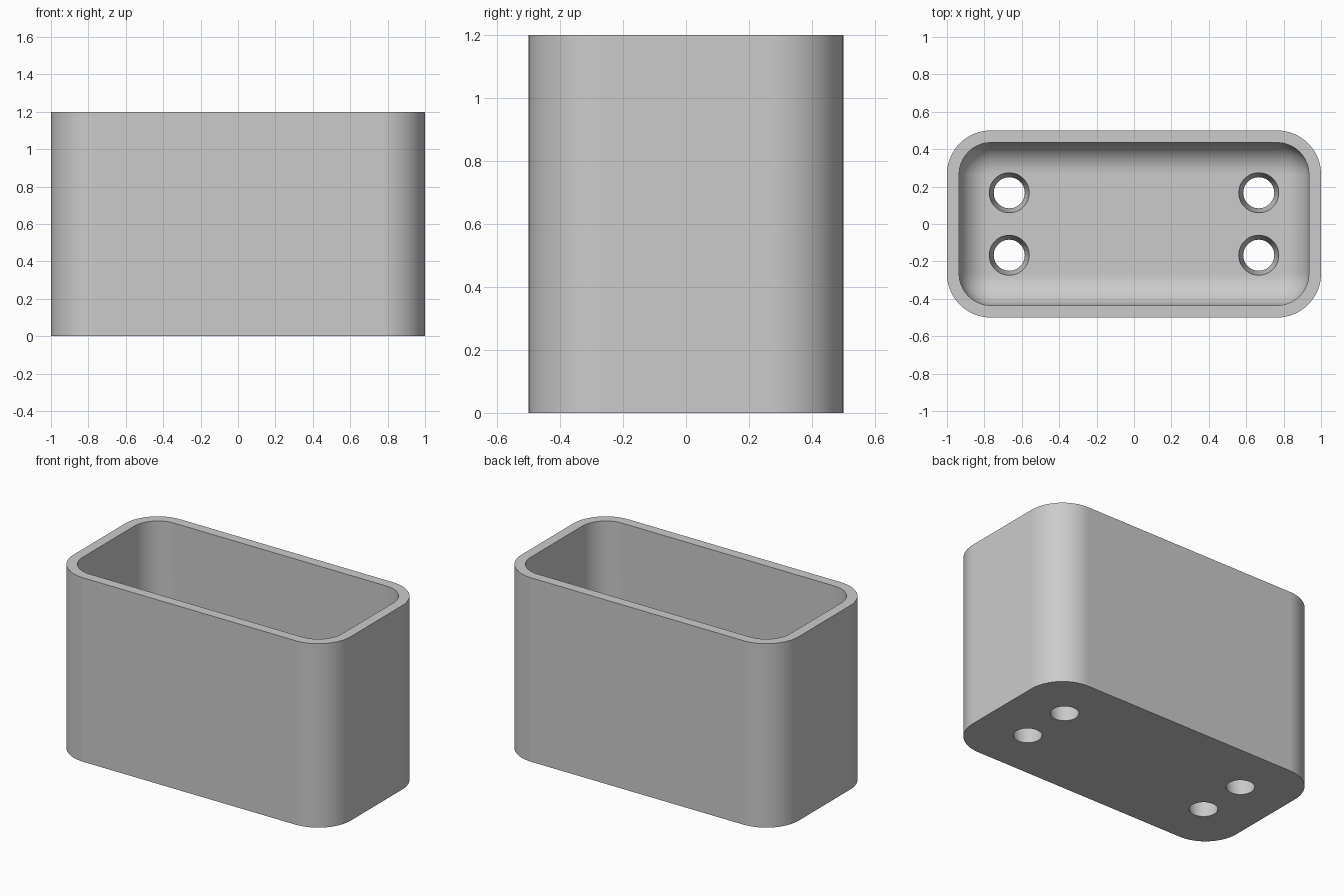
import bpy
import bmesh
import math

HALF_X, HALF_Y, HEIGHT = 1.0, 0.5, 1.2
CORNER, WALL, FLOOR, FILLET = 0.235, 0.065, 0.133, 0.165
ARC_STEPS = 16

cube = bpy.data.objects.get("Cube")
if cube:
    bpy.data.objects.remove(cube, do_unlink=True)

grey = bpy.data.materials.new("light grey")
grey.use_nodes = True
colour = (0.6, 0.6, 0.6, 1)
grey.diffuse_color = colour
grey.node_tree.nodes["Principled BSDF"].inputs["Base Color"].default_value = colour


def rounded_ring(bm, inset, z):
    """Rounded rectangle loop, inset evenly from the outer wall."""
    radius = CORNER - inset
    cx, cy = HALF_X - CORNER, HALF_Y - CORNER
    ring = []
    for quarter, (sx, sy) in enumerate([(1, 1), (-1, 1), (-1, -1), (1, -1)]):
        for i in range(ARC_STEPS + 1):
            a = math.pi / 2 * (quarter + i / ARC_STEPS)
            ring.append(bm.verts.new((sx * cx + radius * math.cos(a),
                                      sy * cy + radius * math.sin(a), z)))
    return ring


# Section from the outer base, over the rim, down to the filleted floor
section = [(0, 0), (0, HEIGHT), (WALL, HEIGHT)]
for i in range(ARC_STEPS + 1):
    a = math.pi / 2 * i / ARC_STEPS
    section.append((WALL + FILLET * (1 - math.cos(a)),
                    FLOOR + FILLET * (1 - math.sin(a))))

bm = bmesh.new()
rings = [rounded_ring(bm, inset, z) for inset, z in section]
for low, high in zip(rings, rings[1:]):
    for i in range(len(low)):
        j = (i + 1) % len(low)
        bm.faces.new((low[i], low[j], high[j], high[i]))
bm.faces.new(rings[0][::-1])
bm.faces.new(rings[-1])
bmesh.ops.recalc_face_normals(bm, faces=bm.faces)
mesh = bpy.data.meshes.new("open_box")
bm.to_mesh(mesh)
bm.free()
mesh.materials.append(grey)
box = bpy.data.objects.new("open_box", mesh)
bpy.context.collection.objects.link(box)

# Four tapered drain holes, extended past both sides of the floor
R_LOW, R_HIGH, PAST = 0.083, 0.107, 0.03
slope = (R_HIGH - R_LOW) / FLOOR
bm = bmesh.new()
for x in (-0.667, 0.667):
    for y in (-0.167, 0.167):
        made = bmesh.ops.create_cone(
            bm, cap_ends=True, segments=48, radius1=R_LOW - slope * PAST,
            radius2=R_HIGH + slope * PAST, depth=FLOOR + 2 * PAST)
        bmesh.ops.translate(bm, verts=made["verts"], vec=(x, y, FLOOR / 2))
cut_mesh = bpy.data.meshes.new("hole_cutter")
bm.to_mesh(cut_mesh)
bm.free()
cut_mesh.materials.append(grey)
cutter = bpy.data.objects.new("hole_cutter", cut_mesh)
cutter.hide_render = True
bpy.context.collection.objects.link(cutter)

holes = box.modifiers.new("drain_holes", "BOOLEAN")
holes.operation = "DIFFERENCE"
holes.solver = "EXACT"
holes.object = cutter

# Apply the cut, then shade with sharp rims
bpy.ops.object.select_all(action="DESELECT")
box.select_set(True)
bpy.context.view_layer.objects.active = box
bpy.ops.object.modifier_apply(modifier=holes.name)
bpy.data.objects.remove(cutter, do_unlink=True)
bpy.ops.object.shade_smooth_by_angle(angle=math.radians(30))
normals = box.modifiers.new("flat_panels", "WEIGHTED_NORMAL")
normals.keep_sharp = True
